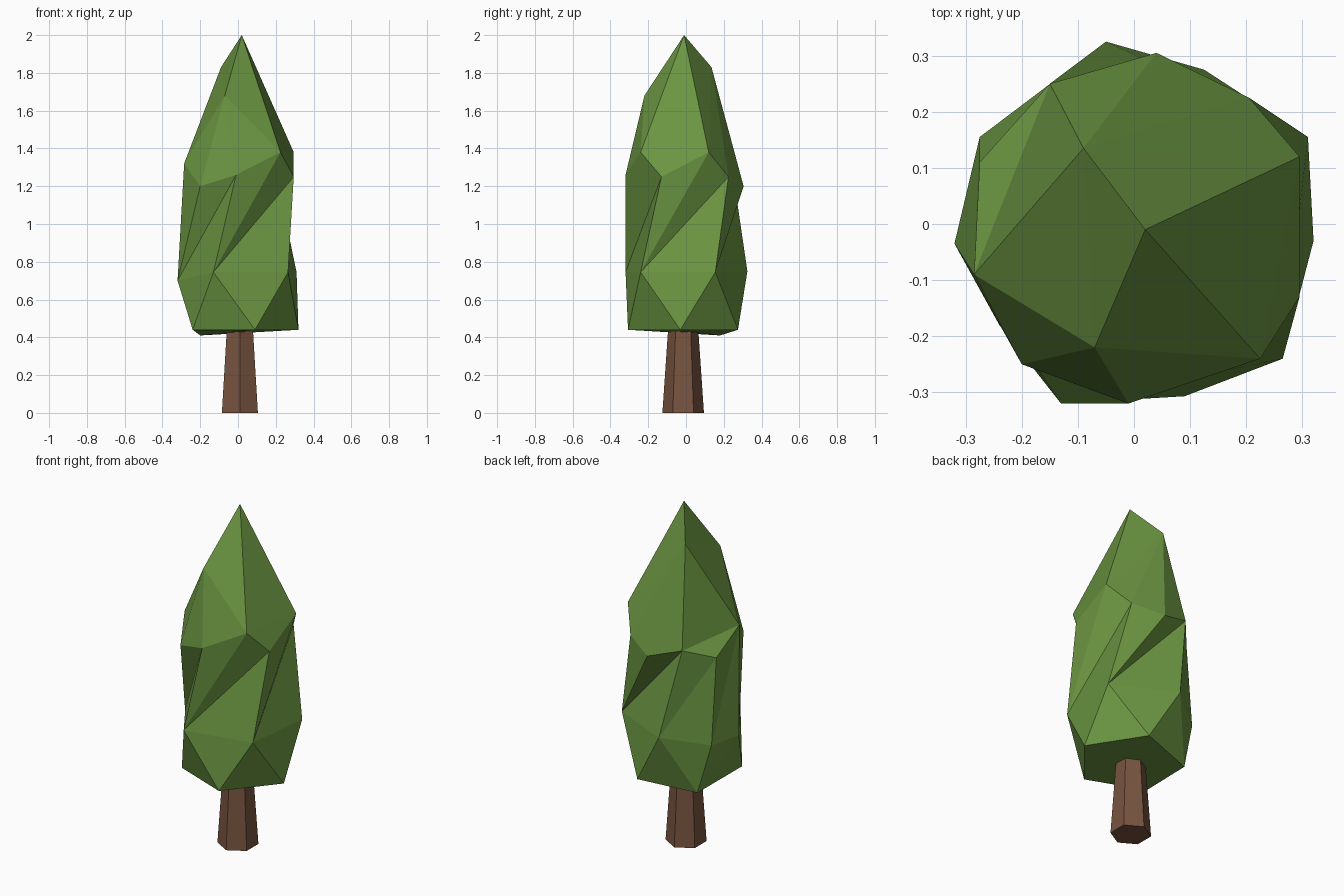
import bpy, bmesh, math

if "Cube" in bpy.data.objects:
    bpy.data.objects.remove(bpy.data.objects["Cube"])


def material(name, rgb):
    m = bpy.data.materials.new(name)
    m.diffuse_color = (*rgb, 1)
    m.use_nodes = True
    m.node_tree.nodes["Principled BSDF"].inputs["Base Color"].default_value = m.diffuse_color
    return m


def finish(bm, name, mat):
    bmesh.ops.recalc_face_normals(bm, faces=bm.faces)
    me = bpy.data.meshes.new(name)
    bm.to_mesh(me)
    bm.free()
    me.materials.append(mat)
    ob = bpy.data.objects.new(name, me)
    bpy.context.collection.objects.link(ob)


def zip_rings(bm, upper, lower, steps):
    """Triangulate between two closed rings. U / L advance the upper / lower
    ring by one vertex, E clips an ear off the lower ring and advances two."""
    u = l = 0
    for s in steps:
        a, b = upper[u % len(upper)], lower[l % len(lower)]
        if s == "U":
            u += 1
            bm.faces.new((a, b, upper[u % len(upper)]))
        else:
            if s == "E":
                l += 1
                mid = lower[l % len(lower)]
            l += 1
            end = lower[l % len(lower)]
            if s == "E":
                bm.faces.new((b, mid, end))
            bm.faces.new((a, b, end))


leaf = material("leaf green", (0.148, 0.305, 0.054))
bark = material("bark brown", (0.185, 0.088, 0.050))

# Foliage: faceted crown from four irregular rings, counter-clockwise from the front
bm = bmesh.new()


def ring(*pts):
    return [bm.verts.new(p) for p in pts]


peak = ring((-.07, -.22, 1.68), (.02, -.01, 2.0), (-.09, .135, 1.83))
shoulder = ring((-.01, -.32, 1.26), (.225, -.24, 1.38), (.295, -.13, 1.25),
                (.295, .12, 1.38), (.205, .225, 1.25), (.04, .305, 1.20),
                (-.15, .25, 1.26), (-.275, .11, 1.20), (-.285, -.09, 1.32),
                (-.20, -.25, 1.20))
belly = ring((-.13, -.32, .745), (.265, -.24, .745), (.31, .155, .745),
             (-.05, .325, .75), (-.275, .155, .70), (-.32, -.035, .70))
base = ring((-.24, -.18, .44), (.09, -.307, .44), (.32, -.03, .44),
            (.125, .275, .44), (-.20, .18, .41))
bm.faces.new(peak)
zip_rings(bm, peak, shoulder, "LUEULLLEULL")
zip_rings(bm, shoulder, belly, "UULUULUULULULUUL")
zip_rings(bm, belly, base, "LULULULUULU")
bm.faces.new(base)
finish(bm, "foliage", leaf)

# Trunk: tapered hexagonal prism
bm = bmesh.new()
low, high = [ring(*[(.01 + r * math.cos(math.radians(30 + 60 * i)),
                     -.015 + r * math.sin(math.radians(30 + 60 * i)), z)
                    for i in range(6)]) for r, z in ((.11, 0), (.08, .44))]
bm.faces.new(low)
bm.faces.new(high)
for i in range(6):
    j = (i + 1) % 6
    bm.faces.new((low[i], low[j], high[j], high[i]))
finish(bm, "trunk", bark)
